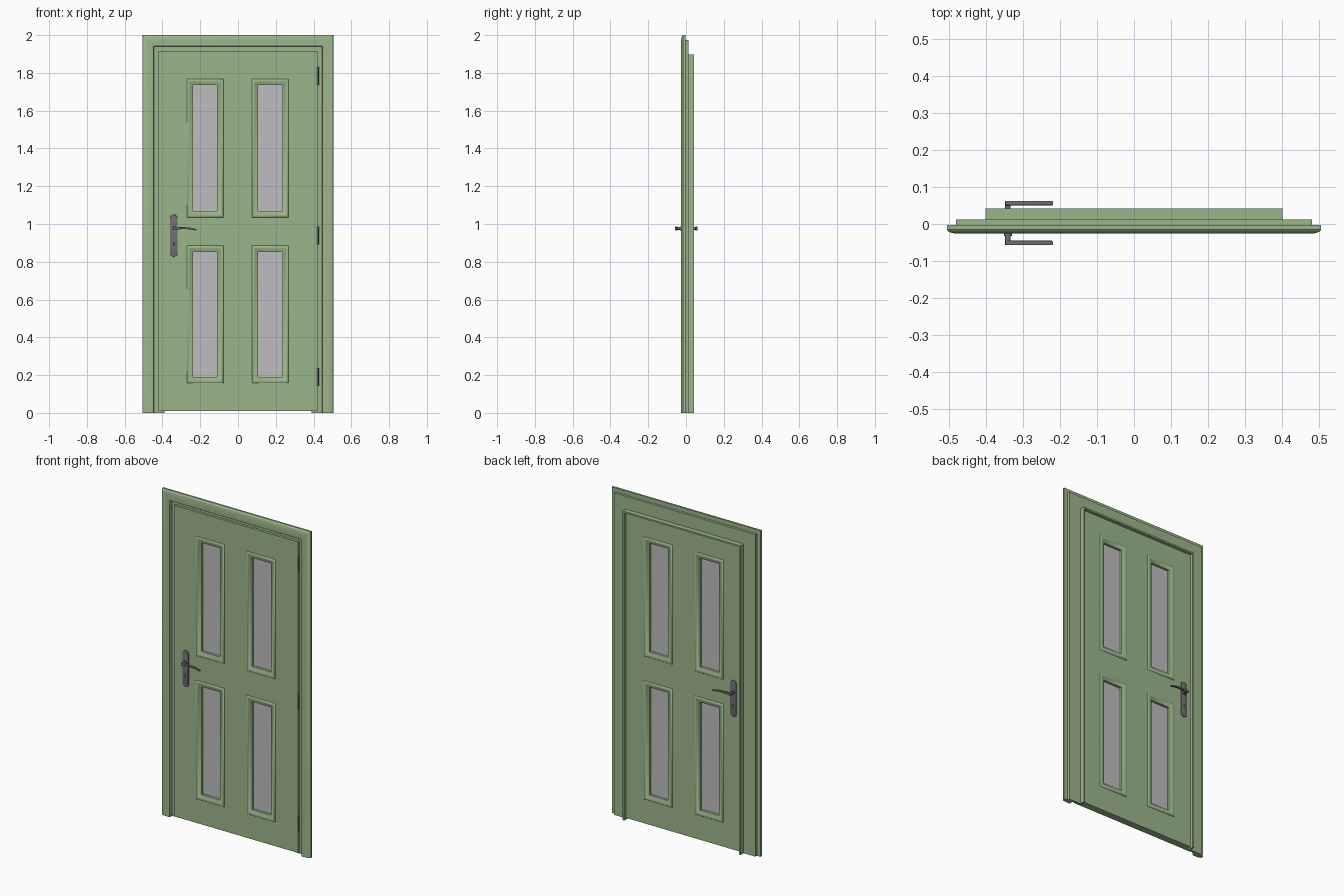
import bpy, bmesh, math
from mathutils import Matrix

cube = bpy.data.objects.get("Cube")
if cube:
    bpy.data.objects.remove(cube, do_unlink=True)


def material(name, rgb):
    m = bpy.data.materials.new(name)
    m.use_nodes = True
    m.diffuse_color = (*rgb, 1)
    m.node_tree.nodes["Principled BSDF"].inputs["Base Color"].default_value = (*rgb, 1)
    return m


GREEN = material("sage green paint", (0.33, 0.47, 0.26))
GLASS = material("frosted grey glass", (0.51, 0.51, 0.51))
METAL = material("dark grey metal", (0.17, 0.16, 0.17))
BLACK = material("keyhole black", (0.04, 0.04, 0.04))


def finish(name, bm, mat, angle=35):
    bmesh.ops.recalc_face_normals(bm, faces=bm.faces)
    me = bpy.data.meshes.new(name)
    bm.to_mesh(me)
    bm.free()
    me.materials.append(mat)
    me.shade_smooth()
    me.set_sharp_from_angle(angle=math.radians(angle))
    ob = bpy.data.objects.new(name, me)
    bpy.context.collection.objects.link(ob)
    return ob


def surround(name, x0, x1, z0, z1, profile, mat, closed=False):
    """Mitred surround: profile of (inset, y) swept around a rectangle."""
    bm = bmesh.new()
    rings = [[] for _ in range(4)]
    for d, y in profile:
        zb = z0 + d if closed else z0
        corners = ((x0 + d, zb), (x0 + d, z1 - d), (x1 - d, z1 - d), (x1 - d, zb))
        for ring, (x, z) in zip(rings, corners):
            ring.append(bm.verts.new((x, y, z)))
    n = len(profile)
    for i in range(4 if closed else 3):
        a, b = rings[i], rings[(i + 1) % 4]
        for j in range(n):
            k = (j + 1) % n
            bm.faces.new((a[j], a[k], b[k], b[j]))
    if not closed:
        bm.faces.new(rings[0])
        bm.faces.new(rings[3])
    return finish(name, bm, mat)


def extrude_outline(name, outline, y0, y1, mat, bevel=0.0):
    """Outline of (x, z) extruded along y, with optional rounded rims."""
    bm = bmesh.new()
    face = bm.faces.new([bm.verts.new((x, y0, z)) for x, z in outline])
    out = bmesh.ops.extrude_face_region(bm, geom=[face])
    for v in out["geom"]:
        if isinstance(v, bmesh.types.BMVert):
            v.co.y = y1
    if bevel:
        rims = [e for e in bm.edges if abs(e.verts[0].co.y - e.verts[1].co.y) < 1e-6]
        bmesh.ops.bevel(bm, geom=rims, offset=bevel, segments=2, affect='EDGES', profile=0.5)
    return finish(name, bm, mat)


def box_outline(x0, x1, z0, z1):
    return [(x0, z0), (x1, z0), (x1, z1), (x0, z1)]


def capsule_outline(cx, z0, z1, r, n=8):
    pts = []
    for zc, start in ((z1 - r, 0), (z0 + r, math.pi)):
        for i in range(n + 1):
            a = start + math.pi * i / n
            pts.append((cx + r * math.cos(a), zc + r * math.sin(a)))
    return pts


def cylinder(name, loc, r1, r2, depth, axis, mat):
    bm = bmesh.new()
    rot = Matrix.Rotation(math.pi / 2, 4, 'X') if axis == 'Y' else Matrix()
    bmesh.ops.create_cone(bm, cap_ends=True, segments=20, radius1=r1, radius2=r2,
                          depth=depth, matrix=Matrix.Translation(loc) @ rot)
    return finish(name, bm, mat)


def rect(d0, d1, y0, y1):
    return [(d0, y0), (d0, y1), (d1, y1), (d1, y0)]


# Door frame: rounded casing, rebated jamb and thin lining
casing = [(0, -0.003), (0, -0.015), (0.003, -0.019), (0.009, -0.0225), (0.018, -0.025),
          (0.032, -0.026), (0.054, -0.026), (0.058, -0.025), (0.06, -0.022), (0.06, -0.003)]
surround("casing", -0.505, 0.505, 0, 2.0, casing, GREEN)
surround("jamb", -0.48, 0.48, 0, 1.975, rect(0, 0.082, -0.003, 0.012), GREEN)
surround("lining", -0.40, 0.40, 0, 1.897, rect(0, 0.01, 0.0, 0.042), GREEN)

# Door leaf: a grid of cells left open at the four windows
FRONT, BACK, MID = -0.019, 0.024, 0.0025
COLUMNS = [(-0.271, -0.077), (0.074, 0.268)]
ROWS = [(0.157, 0.885), (1.035, 1.768)]
INSET = 0.018
xs = [-0.389, 0.389] + [c for a, b in COLUMNS for c in (a + INSET, b - INSET)]
zs = [0.01, 1.886] + [c for a, b in ROWS for c in (a + INSET, b - INSET)]
xs.sort()
zs.sort()
bm = bmesh.new()
grid = [[bm.verts.new((x, FRONT, z)) for z in zs] for x in xs]
for i in range(len(xs) - 1):
    for j in range(len(zs) - 1):
        if not (i % 2 and j % 2):
            bm.faces.new((grid[i][j], grid[i + 1][j], grid[i + 1][j + 1], grid[i][j + 1]))
out = bmesh.ops.extrude_face_region(bm, geom=bm.faces[:])
for v in out["geom"]:
    if isinstance(v, bmesh.types.BMVert):
        v.co.y = BACK
finish("door_leaf", bm, GREEN)
surround("door_lip", -0.42, 0.42, 0.01, 1.917, rect(0, 0.031, FRONT, -0.004), GREEN)

# Windows: raised moulding on both faces and a pane between
bead = [(0, 0), (0.003, 0.004), (0.009, 0.006), (0.014, 0.005), (0.02, 0.001),
        (0.029, -0.002), (0.033, -0.004)]
for side, (x0, x1) in zip(("right", "left"), COLUMNS):
    for level, (z0, z1) in zip(("lower", "upper"), ROWS):
        tag = f"{level}_{side}"
        for face, surf, sign in (("front", FRONT, -1), ("back", BACK, 1)):
            prof = [(d, surf + sign * h) for d, h in bead]
            prof += [(0.033, MID), (INSET, MID), (INSET, surf - sign * 0.002), (0, surf - sign * 0.002)]
            surround(f"{tag}_{face}_moulding", x0, x1, z0, z1, prof, GREEN, closed=True)
        extrude_outline(f"{tag}_pane", box_outline(x0 + 0.02, x1 - 0.02, z0 + 0.02, z1 - 0.02),
                        MID - 0.003, MID + 0.003, GLASS)

# Handles on both faces
HX, HZ = -0.34, 0.977
lever = [(-0.347, 0.970), (-0.335, 0.968), (-0.31, 0.972), (-0.28, 0.973), (-0.25, 0.971),
         (-0.221, 0.965), (-0.219, 0.972), (-0.25, 0.980), (-0.28, 0.983), (-0.31, 0.983),
         (-0.335, 0.986), (-0.347, 0.984)]
for face, surf, s in (("front", FRONT, -1), ("back", BACK, 1)):
    extrude_outline(f"{face}_handle_plate", capsule_outline(HX, 0.826, 1.05, 0.02),
                    surf - s * 0.002, surf + s * 0.006, METAL, bevel=0.002)
    cylinder(f"{face}_handle_collar", (HX, surf + s * 0.009, HZ), 0.011, 0.011, 0.008, 'Y', METAL)
    cylinder(f"{face}_handle_spindle", (HX, surf + s * 0.02, HZ), 0.0075, 0.0075, 0.034, 'Y', METAL)
    extrude_outline(f"{face}_handle_lever", lever, surf + s * 0.026, surf + s * 0.038,
                    METAL, bevel=0.002)
    extrude_outline(f"{face}_keyhole", capsule_outline(HX, 0.885, 0.905, 0.005),
                    surf + s * 0.005, surf + s * 0.0065, BLACK)
    for where, z in (("lower", 0.845), ("upper", 1.031)):
        cylinder(f"{face}_{where}_screw", (HX, surf + s * 0.006, z), 0.005, 0.005, 0.002, 'Y', METAL)

# Hinges on the left edge
for name, z in (("lower", 0.19), ("middle", 0.94), ("upper", 1.783)):
    cylinder(f"{name}_hinge", (0.423, -0.019, z), 0.005, 0.005, 0.095, 'Z', METAL)
